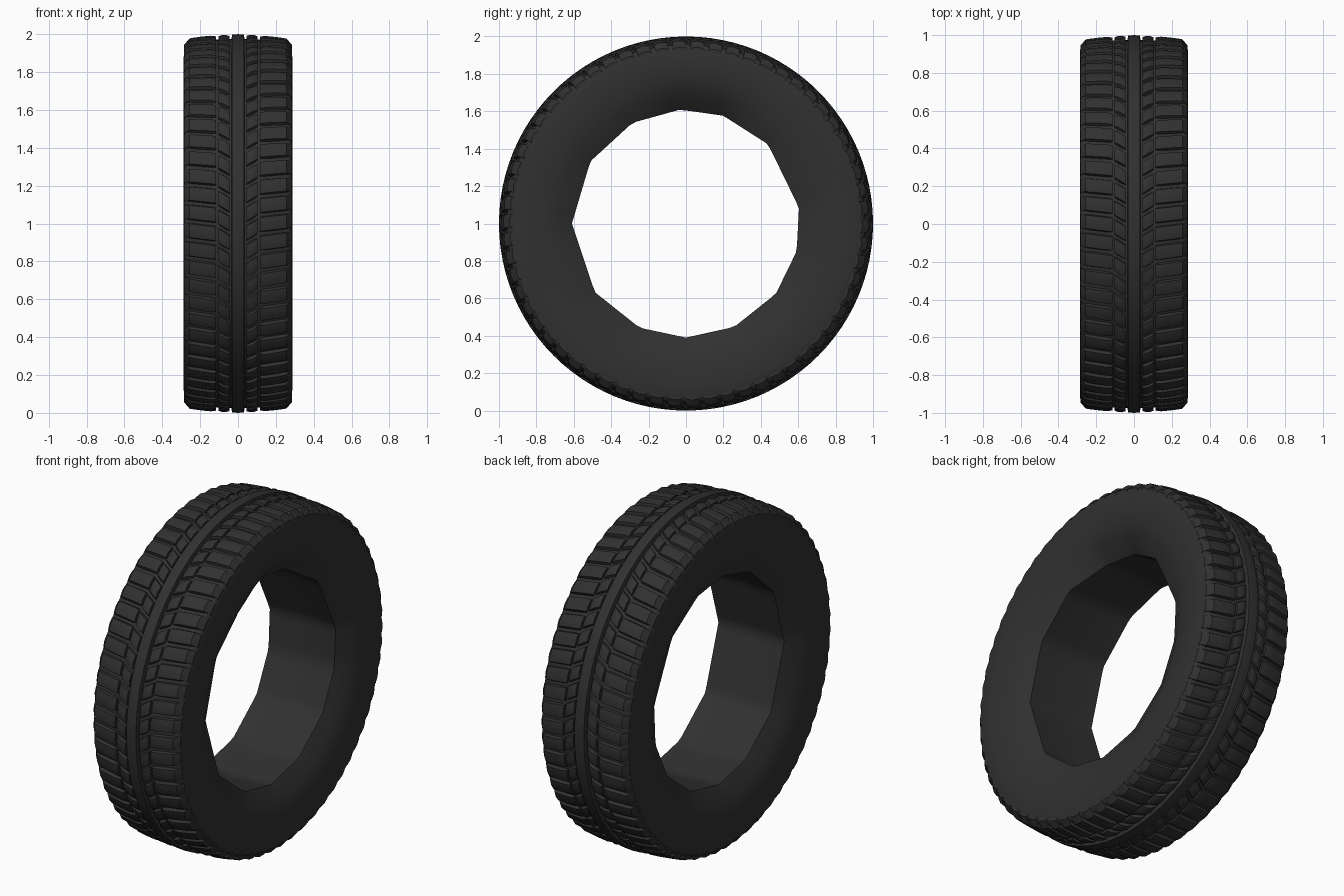
import bpy, bmesh
from math import sin, cos, pi, radians, tau

if "Cube" in bpy.data.objects:
    bpy.data.objects.remove(bpy.data.objects["Cube"])

SEG, BLOCKS = 96, 62
HUB = 1.0          # wheel centre height

rubber = bpy.data.materials.new("dark_rubber")
rubber.diffuse_color = (0.03, 0.03, 0.03, 1)
rubber.use_nodes = True
rubber.node_tree.nodes["Principled BSDF"].inputs["Base Color"].default_value = rubber.diffuse_color

# corners of the uneven 13-sided opening, degrees from +y
CORNERS = [radians(a) for a in (-180, -143, -114, -90, -65, -38, -14, 8, 44, 71, 93, 118, 147, 180)]


def point(x, r, a):
    return (x, r * cos(a), HUB + r * sin(a))


def crown(x):
    """Tread radius across the width, dropping at the shoulders."""
    return 0.998 - 0.3 * x * x - max(0, abs(x) - 0.255) * 0.8


def rim_radius(a):
    """Distance to the straight edge of the opening at angle a."""
    a = (a + pi) % tau - pi
    for p, q in zip(CORNERS, CORNERS[1:]):
        if p <= a <= q:
            return 0.612 * cos((q - p) / 2) / cos(a - (p + q) / 2)
    return 0.612


def dent(a):
    """Pushed-in spot of the right bead near the top."""
    d = abs((a - radians(82) + pi) % tau - pi)
    return max(0, min(1, (radians(34) - d) / radians(23)))


def finish(bm, name, angle):
    bmesh.ops.recalc_face_normals(bm, faces=bm.faces[:])
    me = bpy.data.meshes.new(name)
    bm.to_mesh(me)
    bm.free()
    ob = bpy.data.objects.new(name, me)
    bpy.context.collection.objects.link(ob)
    me.materials.append(rubber)
    bpy.ops.object.select_all(action='DESELECT')
    ob.select_set(True)
    bpy.context.view_layer.objects.active = ob
    bpy.ops.object.shade_smooth_by_angle(angle=radians(angle))
    return ob


def carcass():
    # half profile from bead to groove floor: x, radius, pull to opening, dent share
    half = [(0.215, 0.61, 1, 1), (0.262, 0.69, 0.35, 0.45), (0.28, 0.76, 0, 0.1),
            (0.287, 0.84, 0, 0), (0.286, 0.92, 0, 0), (0.278, 0.945, 0, 0),
            (0.262, 0.956, 0, 0), (0.11, 0.972, 0, 0)]
    prof = half + [(0, 0.974, 0, 0)] + [(-x, r, p, 0) for x, r, p, d in reversed(half)]
    prof += [(0, 0.625, 1, 0)]          # inner face
    bm = bmesh.new()
    rings = []
    for i in range(SEG):
        a = tau * i / SEG
        shift = rim_radius(a) - 0.612
        rings.append([bm.verts.new(point(x - 0.05 * d * dent(a), r + shift * p, a))
                      for x, r, p, d in prof])
    n = len(prof)
    for i in range(SEG):
        A, B = rings[i], rings[(i + 1) % SEG]
        for j in range(n):
            k = (j + 1) % n
            bm.faces.new((A[j], A[k], B[k], B[j]))
    finish(bm, "tire_carcass", 40)


def centre_rib():
    prof = [(-0.037, 0.965), (-0.031, 0.997), (0, 1.0), (0.031, 0.997), (0.037, 0.965)]
    bm = bmesh.new()
    rings = [[bm.verts.new(point(x, r, tau * i / SEG)) for x, r in prof] for i in range(SEG)]
    for i in range(SEG):
        A, B = rings[i], rings[(i + 1) % SEG]
        for j in range(len(prof) - 1):
            bm.faces.new((A[j], A[j + 1], B[j + 1], B[j]))
    finish(bm, "centre_rib", 40)


def tread_row(name, x0, x1, skew, phase, side, steps):
    """Ring of slanted, tapered blocks between two grooves."""
    bm = bmesh.new()
    pitch = tau / BLOCKS
    # across a block: angular share and height above the groove floor
    section = [(-0.45, -0.035), (-0.36, -0.006), (0, 0), (0.36, -0.006), (0.45, -0.035)]
    for b in range(BLOCKS):
        rows = []
        for s in range(steps + 1):
            t = s / steps
            x = x0 + (x1 - x0) * t
            # front tread climbs outward, so the angle runs backwards from +y
            base = pi - (b + phase) * pitch - skew * t
            end = 0.006 if s in (0, steps) else 0
            rows.append([bm.verts.new(point(side * x, crown(x) + h - end, base + u * pitch))
                         for u, h in section])
        for A, B in zip(rows, rows[1:]):
            for j in range(len(section) - 1):
                bm.faces.new((A[j], A[j + 1], B[j + 1], B[j]))
        # end walls down to the groove floor
        bm.faces.new(rows[0])
        bm.faces.new(rows[-1])
    finish(bm, name, 35)


carcass()
centre_rib()
for side, label, off in ((-1, "left", 0), (1, "right", 0.5)):
    tread_row(label + "_inner_blocks", 0.046, 0.103, 0.035, off, side, 3)
    tread_row(label + "_shoulder_blocks", 0.115, 0.284, 0.02, off + 0.45, side, 6)
